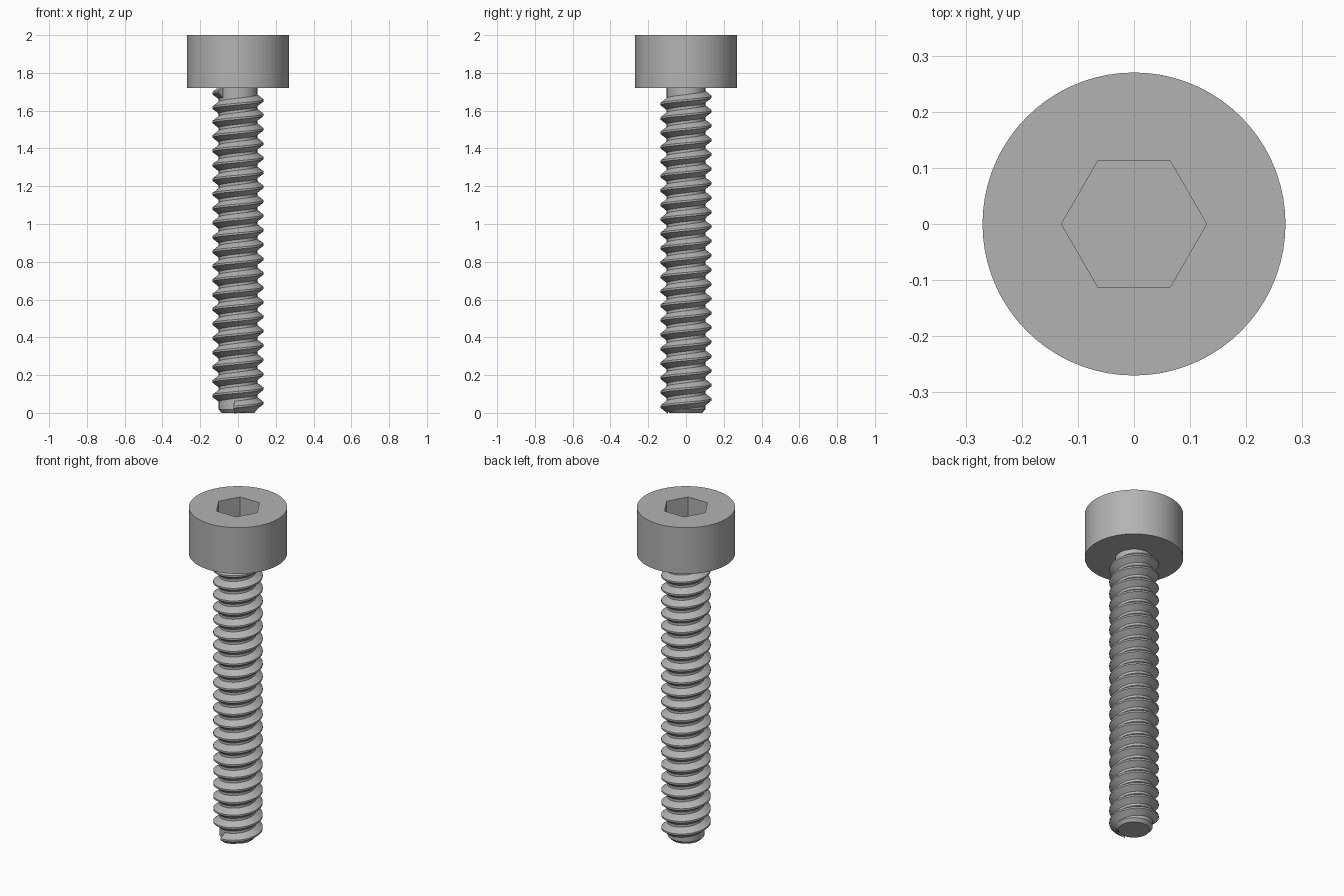
import bpy, bmesh
from math import cos, sin, pi, radians

cube = bpy.data.objects.get("Cube")
if cube:
    bpy.data.objects.remove(cube, do_unlink=True)

SEGMENTS = 72
HEAD_RADIUS, HEAD_BASE, TOP = 0.27, 1.72, 2.0
SHANK_RADIUS, CREST_RADIUS = 0.102, 0.136
SOCKET_APOTHEM, SOCKET_DEPTH = 0.112, 0.14
PITCH = 0.0763

steel = bpy.data.materials.new("grey steel")
steel.use_nodes = True
steel.diffuse_color = (0.45, 0.45, 0.45, 1)
steel.node_tree.nodes["Principled BSDF"].inputs["Base Color"].default_value = (0.45, 0.45, 0.45, 1)


def round_at(radius):
    return lambda a: radius


def hexagon_at(apothem):
    # Corners lie on the x axis
    return lambda a: apothem / cos(a % (pi / 3) - pi / 6)


def finish(bm, name):
    bmesh.ops.recalc_face_normals(bm, faces=bm.faces)
    mesh = bpy.data.meshes.new(name)
    bm.to_mesh(mesh)
    bm.free()
    mesh.materials.append(steel)
    obj = bpy.data.objects.new(name, mesh)
    bpy.context.collection.objects.link(obj)
    bpy.ops.object.select_all(action="DESELECT")
    obj.select_set(True)
    bpy.context.view_layer.objects.active = obj
    bpy.ops.object.shade_smooth_by_angle(angle=radians(25))
    return obj


def join_rings(bm, rings, closed):
    for low, high in zip(rings, rings[1:]):
        n = len(low)
        for i in range(n if closed else n - 1):
            j = (i + 1) % n
            bm.faces.new((low[i], low[j], high[j], high[i]))


def stack(name, sections):
    """Closed solid through (radius function, height) sections."""
    bm = bmesh.new()
    angles = [2 * pi * i / SEGMENTS for i in range(SEGMENTS)]
    rings = [[bm.verts.new((r(a) * cos(a), r(a) * sin(a), z)) for a in angles]
             for r, z in sections]
    join_rings(bm, rings, True)
    bm.faces.new(rings[0])
    bm.faces.new(rings[-1])
    return finish(bm, name)


# Cylindrical head with a sunk hexagonal socket
stack("socket_head", [
    (round_at(HEAD_RADIUS), HEAD_BASE),
    (round_at(HEAD_RADIUS), TOP),
    (hexagon_at(SOCKET_APOTHEM), TOP),
    (hexagon_at(SOCKET_APOTHEM), TOP - SOCKET_DEPTH),
])

# Shank with a chamfered tip
stack("shank", [
    (round_at(0.086), 0),
    (round_at(SHANK_RADIUS), 0.018),
    (round_at(SHANK_RADIUS), HEAD_BASE),
])

# Right-handed helical thread, its root sunk slightly into the shank
START, END = radians(-100), radians(21 * 360 + 220)
FIRST_CREST = 0.052
root = SHANK_RADIUS - 0.004
profile = [(root, -0.034), (CREST_RADIUS, -0.005), (CREST_RADIUS, 0.005), (root, 0.034)]
bm = bmesh.new()
steps = round((END - START) / radians(6))
rings = []
for k in range(steps + 1):
    a = START + (END - START) * k / steps
    z = FIRST_CREST + PITCH * a / (2 * pi)
    rings.append([bm.verts.new((r * cos(a), r * sin(a), z + dz)) for r, dz in profile])
join_rings(bm, rings, True)
bm.faces.new(rings[0])
bm.faces.new(rings[-1])
finish(bm, "thread")
